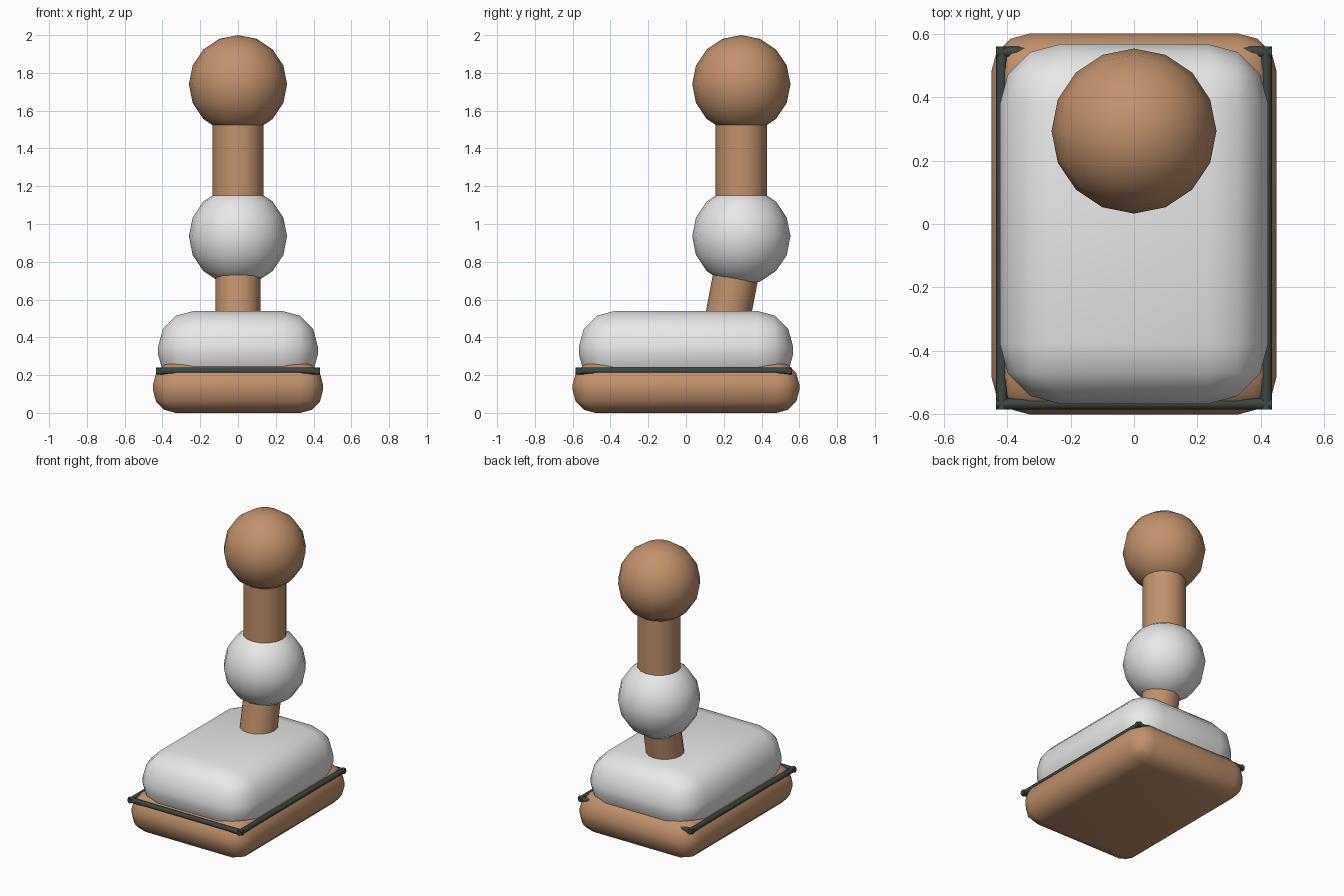
import bpy, math
from mathutils import Vector

if "Cube" in bpy.data.objects:
    bpy.data.objects.remove(bpy.data.objects["Cube"])


def material(name, rgb):
    m = bpy.data.materials.new(name)
    m.diffuse_color = (*rgb, 1)
    m.use_nodes = True
    m.node_tree.nodes["Principled BSDF"].inputs["Base Color"].default_value = m.diffuse_color
    return m


TAN = material("tan", (0.54, 0.285, 0.15))
WHITE = material("white", (0.8, 0.8, 0.8))
DARK = material("dark_green_grey", (0.045, 0.062, 0.053))


def finish(name, mat):
    ob = bpy.context.object
    ob.name = name
    ob.data.materials.append(mat)
    bpy.ops.object.shade_smooth_by_angle(angle=math.radians(50))
    return ob


def rounded_box(name, mat, half, z, radius):
    bpy.ops.mesh.primitive_cube_add(size=2, location=(0, 0, z))
    ob = bpy.context.object
    ob.scale = half
    bpy.ops.object.transform_apply(location=False, rotation=False, scale=True)
    bev = ob.modifiers.new("Rounding", 'BEVEL')
    bev.width, bev.segments = radius, 3
    bpy.ops.object.modifier_apply(modifier=bev.name)
    return finish(name, mat)


def rod(name, mat, a, b, radius, sides=16):
    a, b = Vector(a), Vector(b)
    bpy.ops.mesh.primitive_cylinder_add(vertices=sides, radius=radius,
                                        depth=(b - a).length, location=(a + b) / 2)
    bpy.context.object.rotation_euler = (b - a).to_track_quat('Z', 'Y').to_euler()
    return finish(name, mat)


def ball(name, mat, z):
    bpy.ops.mesh.primitive_uv_sphere_add(segments=16, ring_count=8, radius=0.26,
                                         location=(0, 0.293, z))
    return finish(name, mat)


# Rounded base and the cushion sunk into it
rounded_box("base", TAN, (0.45, 0.6, 0.135), 0.135, 0.12)
rounded_box("cushion", WHITE, (0.423, 0.567, 0.21), 0.33, 0.19)

# Trim rods laid as a rectangle around the seam
Z, R, X, FRONT, BACK = 0.2225, 0.018, 0.417, -0.567, 0.542
for side, x in (("left", -X), ("right", X)):
    rod(f"{side}_trim", DARK, (x, FRONT - R, Z), (x, BACK + R, Z), R, 8)
for side, y in (("front", FRONT), ("back", BACK)):
    rod(f"{side}_trim", DARK, (-X - R, y, Z), (X + R, y, Z), R, 8)

# Upright column: leaning lower post, joint ball, straight upper post, top ball
rod("lower_post", TAN, (0, 0.188, 0.33), (0, 0.303, 0.935), 0.12)
ball("joint_ball", WHITE, 0.935)
rod("upper_post", TAN, (0, 0.293, 0.935), (0, 0.293, 1.74), 0.136)
ball("top_ball", TAN, 1.74)
